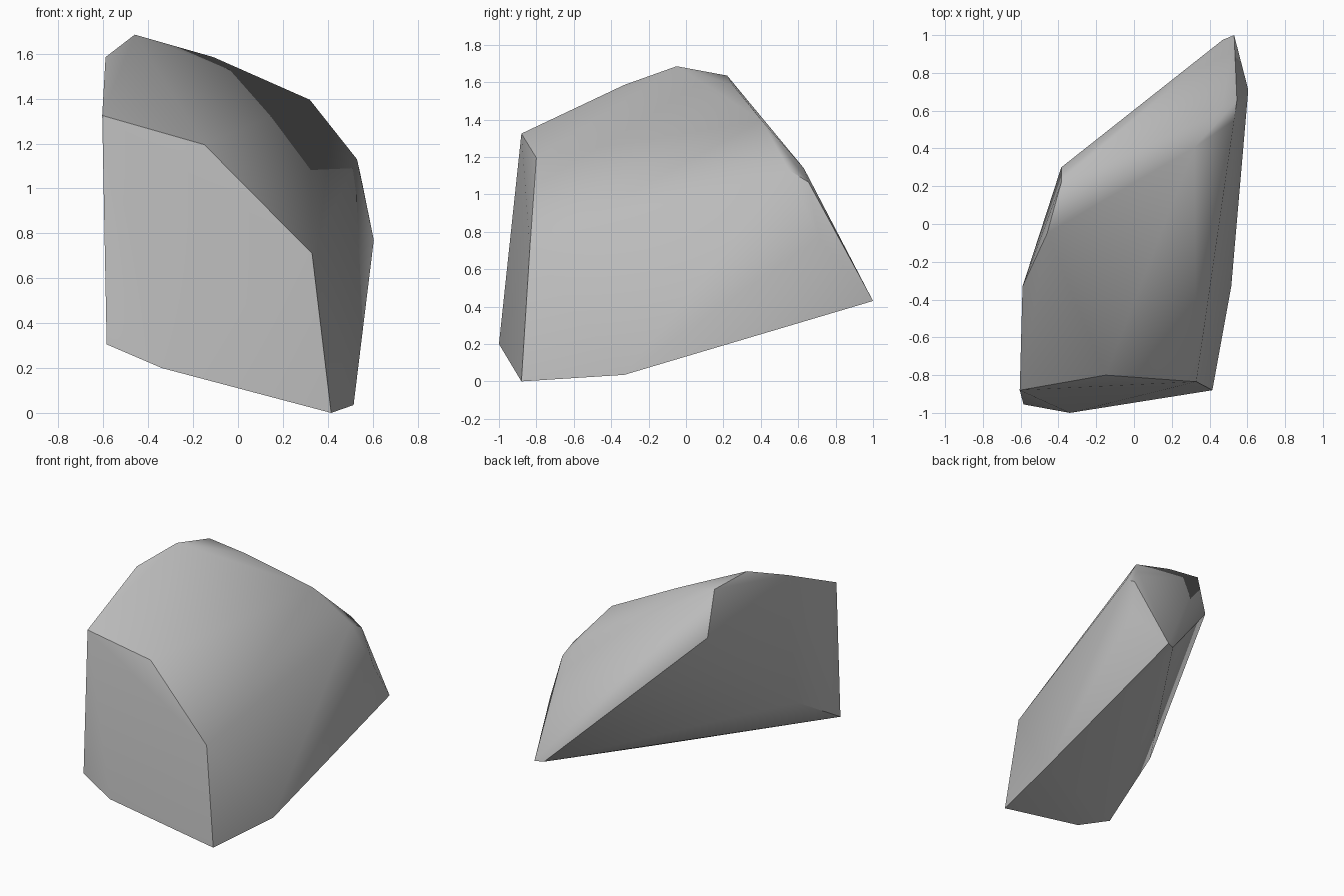
import bpy, bmesh
from math import radians

cube = bpy.data.objects.get("Cube")
if cube:
    bpy.data.objects.remove(cube, do_unlink=True)

# Stone colour
stone = bpy.data.materials.new("grey stone")
stone.use_nodes = True
colour = (0.5, 0.5, 0.5, 1)
stone.diffuse_color = colour
bsdf = stone.node_tree.nodes["Principled BSDF"]
bsdf.inputs["Base Color"].default_value = colour
bsdf.inputs["Roughness"].default_value = 0.9

# Corners of the boulder, grouped by side
front_face = [(-0.605, -0.88, 1.325), (-0.15, -0.80, 1.195), (0.33, -0.835, 0.71),
              (0.415, -0.88, 0), (-0.34, -1, 0.2), (-0.585, -0.955, 0.305)]
top_ridge = [(-0.59, -0.33, 1.585), (-0.46, -0.05, 1.685), (-0.385, 0.22, 1.635),
             (-0.11, 0.25, 1.585), (0.32, 0.405, 1.395), (0.53, 0.55, 1.13)]
back_corners = [(0.47, 0.63, 1.14), (0.545, 0.655, 1.065), (0.605, 0.71, 0.77),
                (0.53, 1, 0.43), (0.47, 0.975, 0.43), (-0.385, 0.30, 1.31)]
low_corners = [(0.515, -0.33, 0.035), (-0.555, -0.49, 0.58)]

# Wrap the corners in a convex skin
bm = bmesh.new()
for corner in front_face + top_ridge + back_corners + low_corners:
    bm.verts.new(corner)
hull = bmesh.ops.convex_hull(bm, input=bm.verts[:])
loose = {g for g in hull["geom_interior"] if isinstance(g, bmesh.types.BMVert)}
bmesh.ops.delete(bm, geom=list(loose), context='VERTS')
bmesh.ops.recalc_face_normals(bm, faces=bm.faces[:])
mesh = bpy.data.meshes.new("boulder")
bm.to_mesh(mesh)
bm.free()
mesh.materials.append(stone)

boulder = bpy.data.objects.new("boulder", mesh)
bpy.context.collection.objects.link(boulder)

# Soft shading over gentle bends, crisp at the main breaks
bpy.ops.object.select_all(action='DESELECT')
boulder.select_set(True)
bpy.context.view_layer.objects.active = boulder
bpy.ops.object.shade_smooth_by_angle(angle=radians(40))
